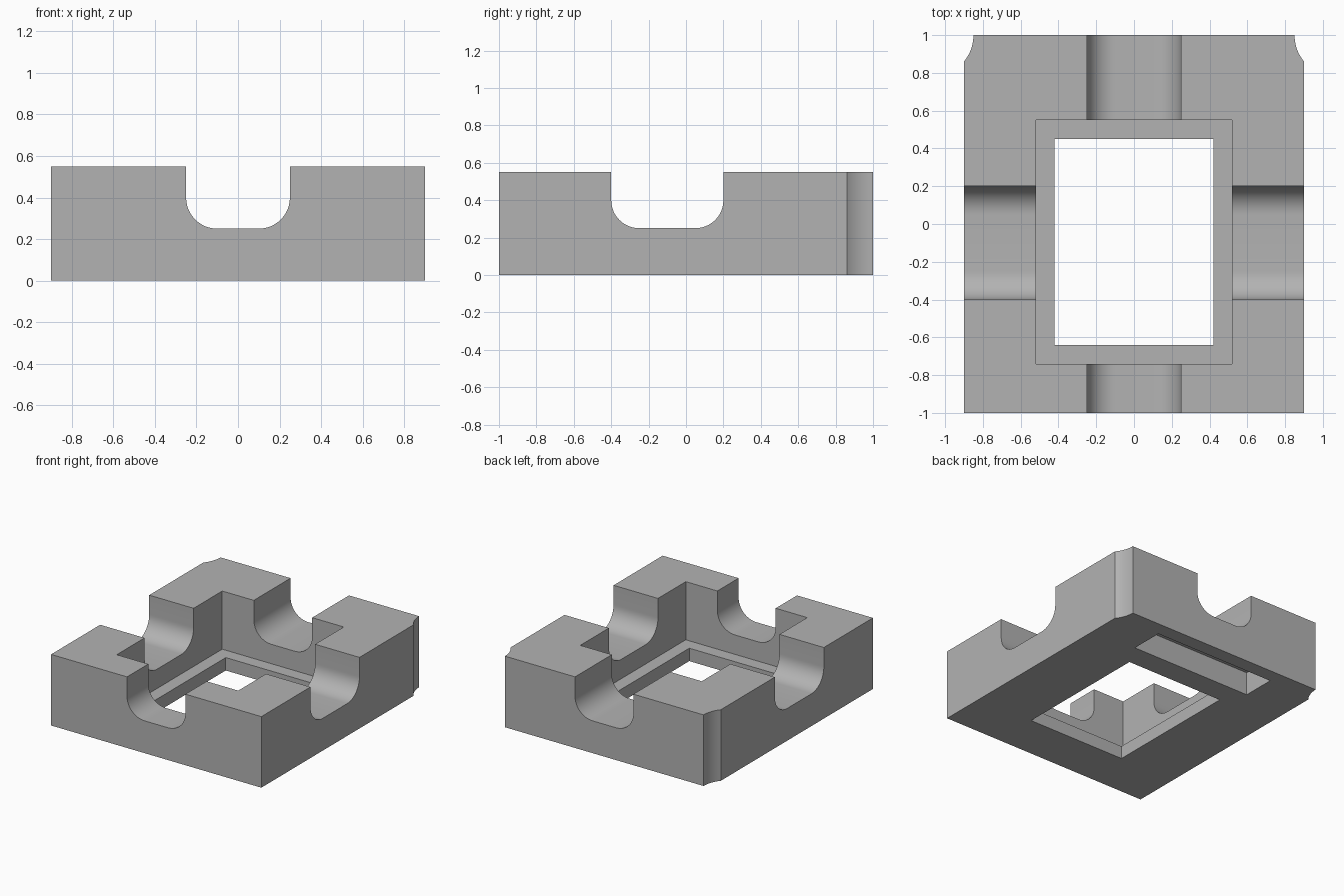
import bpy, bmesh, math
from mathutils import Vector

if "Cube" in bpy.data.objects:
    bpy.data.objects.remove(bpy.data.objects["Cube"])

HEIGHT = 0.55

grey = bpy.data.materials.new("plain grey")
grey.diffuse_color = (0.45, 0.45, 0.45, 1)
grey.use_nodes = True
grey.node_tree.nodes["Principled BSDF"].inputs["Base Color"].default_value = grey.diffuse_color


def prism(name, profile, direction):
    """Extrude a closed 3D profile along a direction."""
    bm = bmesh.new()
    face = bm.faces.new([bm.verts.new(p) for p in profile])
    new = bmesh.ops.extrude_face_region(bm, geom=[face])["geom"]
    verts = [v for v in new if isinstance(v, bmesh.types.BMVert)]
    bmesh.ops.translate(bm, verts=verts, vec=Vector(direction))
    bmesh.ops.recalc_face_normals(bm, faces=bm.faces)
    mesh = bpy.data.meshes.new(name)
    bm.to_mesh(mesh)
    bm.free()
    mesh.materials.append(grey)
    obj = bpy.data.objects.new(name, mesh)
    bpy.context.collection.objects.link(obj)
    return obj


def box(name, x0, x1, y0, y1, z0, z1):
    return prism(name, [(x0, y0, z0), (x1, y0, z0), (x1, y1, z0), (x0, y1, z0)],
                 (0, 0, z1 - z0))


def channel_profile(a, b, floor, r, steps=12):
    """U shape with rounded lower corners, open above the block."""
    pts = [(b, 0.8), (a, 0.8)]
    for centre, start in ((a + r, math.pi), (b - r, 1.5 * math.pi)):
        for i in range(steps + 1):
            t = start + i * math.pi / 2 / steps
            pts.append((centre + r * math.cos(t), floor + r + r * math.sin(t)))
    return pts


# Block with hollow-curved back corners
r = 0.221
sweep = math.asin(0.14 / r)
corner = []
for i in range(9):
    t = sweep * (1 - i / 8)
    corner.append((0.85 + r - r * math.cos(t), 1 - r * math.sin(t)))
outline = [(-0.9, -1), (0.9, -1)] + corner + [(-x, y) for x, y in reversed(corner)]
block = prism("base_block", [(x, y, 0) for x, y in outline], (0, 0, HEIGHT))

# Pocket, through opening, underside slot and the two crossing channels
cutters = [
    box("pocket_cutter", -0.52, 0.52, -0.74, 0.55, 0.10, 0.8),
    box("opening_cutter", -0.42, 0.42, -0.64, 0.45, -0.2, 0.3),
    box("underside_slot_cutter", -0.52, 0.52, 0.63, 0.89, -0.2, 0.18),
    prism("lengthwise_channel_cutter",
          [(x, -1.2, z) for x, z in channel_profile(-0.25, 0.25, 0.25, 0.15)], (0, 2.4, 0)),
    prism("crosswise_channel_cutter",
          [(-1.2, y, z) for y, z in channel_profile(-0.40, 0.20, 0.25, 0.15)], (2.4, 0, 0)),
]

bpy.context.view_layer.objects.active = block
block.select_set(True)
for cutter in cutters:
    mod = block.modifiers.new(cutter.name, "BOOLEAN")
    mod.operation = "DIFFERENCE"
    mod.solver = "EXACT"
    mod.object = cutter
    bpy.ops.object.modifier_apply(modifier=mod.name)
    bpy.data.objects.remove(cutter, do_unlink=True)

bpy.ops.object.shade_smooth_by_angle(angle=math.radians(30))
